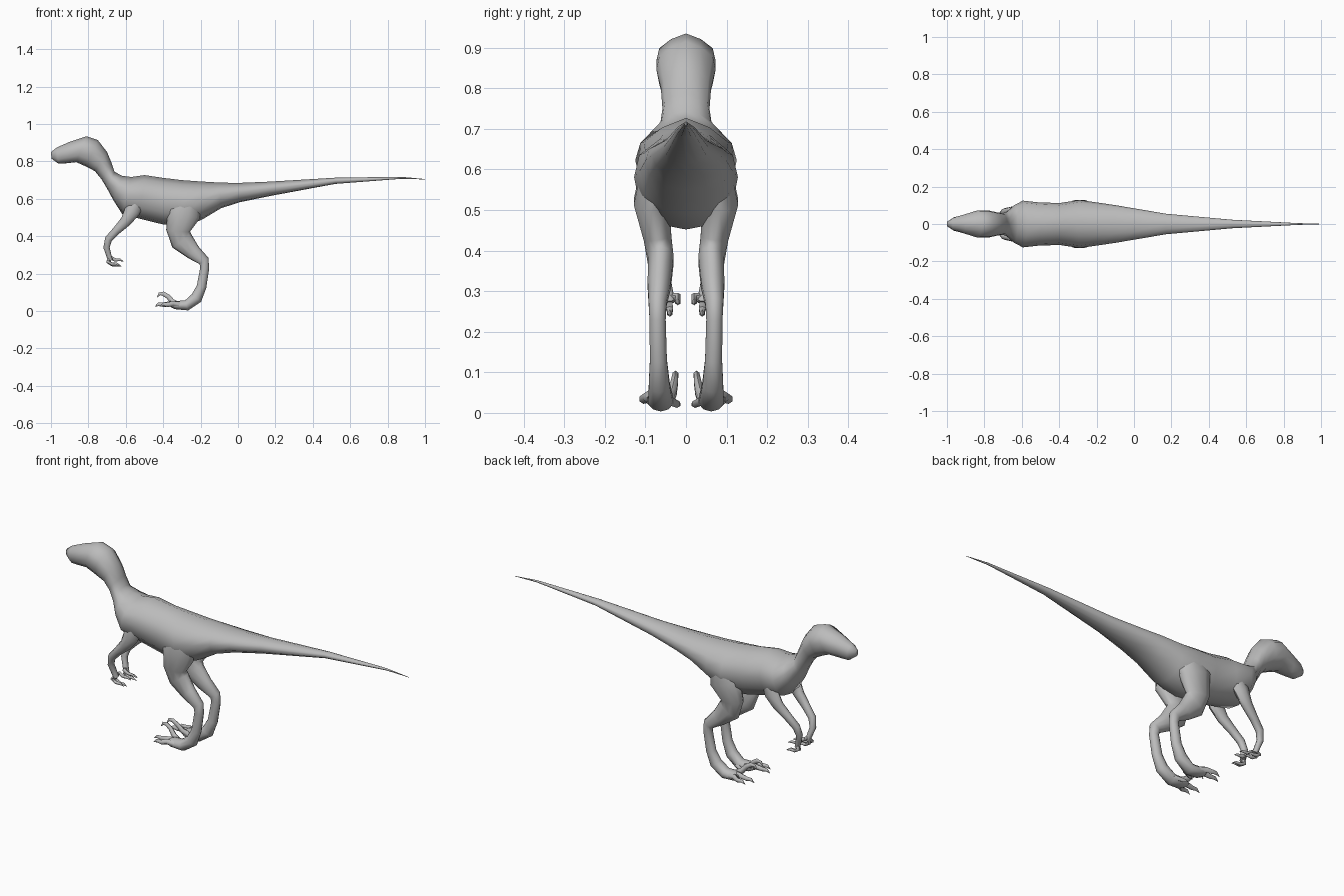
import bpy, bmesh, math
from mathutils import Vector

grey = bpy.data.materials.new("warm grey skin")
grey.diffuse_color = (0.5, 0.5, 0.5, 1)


def skin(name, rings, mirror=False):
    """Bridge equal rings of points, close both ends, optionally mirror across y."""
    bm = bmesh.new()
    loops = [[bm.verts.new(p) for p in ring] for ring in rings]
    n = len(loops[0])
    for a, b in zip(loops, loops[1:]):
        for i in range(n):
            j = (i + 1) % n
            bm.faces.new((a[i], a[j], b[j], b[i]))
    bm.faces.new(loops[0])
    bm.faces.new(loops[-1])
    bmesh.ops.recalc_face_normals(bm, faces=bm.faces)
    me = bpy.data.meshes.new(name)
    bm.to_mesh(me)
    bm.free()
    me.materials.append(grey)
    ob = bpy.data.objects.new(name, me)
    bpy.context.collection.objects.link(ob)
    if mirror:
        mod = ob.modifiers.new("mirror", 'MIRROR')
        mod.use_axis = (False, True, False)
    bpy.ops.object.select_all(action='DESELECT')
    ob.select_set(True)
    bpy.context.view_layer.objects.active = ob
    bpy.ops.object.shade_smooth_by_angle(angle=math.radians(60))
    return ob


def limb(name, path, sides=8):
    """Tube through (x, y, z, depth radius, side radius), mirrored."""
    pts = [Vector(p[:3]) for p in path]
    rings = []
    for i, p in enumerate(path):
        t = (pts[min(i + 1, len(pts) - 1)] - pts[max(i - 1, 0)]).normalized()
        side = Vector((0, 1, 0))
        side = (side - t * side.dot(t)).normalized()
        deep = t.cross(side)
        rings.append([pts[i] + deep * p[3] * math.cos(a) + side * p[4] * math.sin(a)
                      for a in (2 * math.pi * k / sides for k in range(sides))])
    return skin(name, rings, True)


# Body from snout to tail tip: top x, top z, bottom x, bottom z, half width
body = [
    (-1.0, .85, -.997, .815, .012), (-.97, .874, -.96, .788, .035),
    (-.9, .905, -.92, .79, .05), (-.81, .935, -.865, .796, .073),
    (-.75, .915, -.81, .772, .073), (-.70, .85, -.765, .748, .062),
    (-.675, .79, -.73, .705, .058), (-.66, .745, -.70, .655, .065),
    (-.62, .723, -.665, .59, .10), (-.57, .717, -.62, .52, .125),
    (-.5, .727, -.53, .495, .116), (-.4, .712, -.4, .463, .112),
    (-.3, .70, -.28, .452, .128), (-.2, .693, -.19, .49, .115),
    (-.1, .687, -.09, .55, .10), (0, .685, .01, .582, .083),
    (.17, .692, .17, .615, .055), (.52, .713, .52, .68, .023),
    (.87, .718, .87, .707, .005), (1.0, .706, 1.0, .704, .001),
]
# Half cross-section: share of width, share of height down from the spine
half = [(0, 0), (.5, .10), (.9, .26), (1, .48), (.9, .74), (.5, .95), (0, 1)]
outline = half + [(-w, t) for w, t in half[-2:0:-1]]
skin("body", [[(xt + (xb - xt) * t, w * hw, zt + (zb - zt) * t) for w, t in outline]
              for xt, zt, xb, zb, hw in body])

# Hind legs: hip, knee, ankle, then down into the foot
limb("hind_leg", [
    (-.27, .07, .61, .07, .04), (-.29, .084, .52, .09, .047),
    (-.32, .07, .43, .064, .036), (-.30, .062, .375, .062, .033),
    (-.24, .066, .315, .042, .030), (-.182, .070, .268, .029, .023),
    (-.178, .070, .23, .024, .021), (-.195, .068, .13, .026, .022),
    (-.222, .066, .07, .032, .027), (-.275, .062, .030, .028, .032),
    (-.335, .064, .032, .022, .036), (-.36, .066, .034, .012, .025)], 10)

# Walking toes with claws
for name, y0, y1, x1 in (("outer_toe", .082, .105, -.40), ("middle_toe", .058, .066, -.425)):
    limb(name, [(-.31, y0, .032, .015, .015), (-.35, (y0 + y1) / 2, .040, .015, .014),
                (x1 + .025, y1, .034, .012, .011), (x1, y1, .036, .009, .008),
                (x1 - .02, y1, .024, .001, .001)], 6)
# Raised inner toe with hooked claw
limb("sickle_toe", [(-.31, .045, .03, .016, .016), (-.35, .034, .05, .014, .013),
                    (-.375, .028, .078, .012, .010), (-.40, .026, .093, .012, .008),
                    (-.42, .025, .092, .008, .006), (-.432, .025, .074, .001, .001)], 6)
# Small inner spur
limb("spur_toe", [(-.27, .04, .03, .012, .012), (-.31, .022, .022, .010, .009),
                  (-.335, .014, .018, .001, .001)], 6)

# Arms
limb("arm", [
    (-.54, .075, .60, .045, .03), (-.565, .09, .535, .042, .026),
    (-.60, .085, .48, .030, .022), (-.65, .075, .43, .022, .019),
    (-.692, .066, .385, .020, .018), (-.703, .056, .34, .017, .016),
    (-.69, .046, .295, .014, .015), (-.682, .042, .272, .012, .017)], 8)

# Fingers curling forward under the wrist
for name, y, dx, dz in (("inner_finger", .020, .01, .028), ("middle_finger", .040, 0, 0),
                        ("outer_finger", .058, -.006, .006)):
    limb(name, [(-.685, .043, .285, .010, .010), (-.69 + dx, y, .258 + dz, .010, .009),
                (-.668 + dx, y, .246 + dz, .009, .008), (-.642 + dx, y, .246 + dz, .007, .006),
                (-.622 + dx, y, .238 + dz, .001, .001)], 6)
